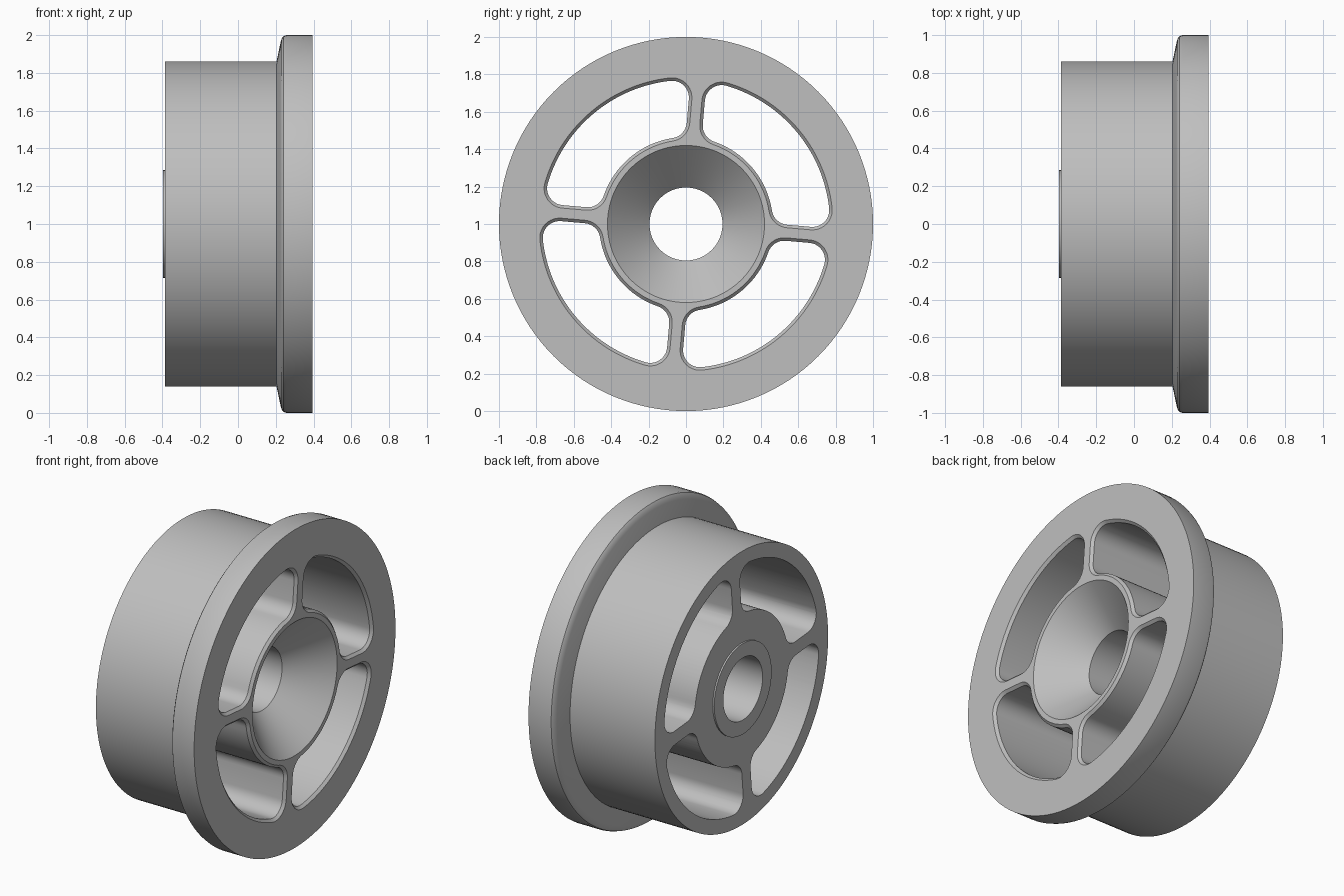
import bpy, bmesh, math
from math import cos, sin, atan2, sqrt, pi
from mathutils import Matrix

cube = bpy.data.objects.get("Cube")
if cube:
    bpy.data.objects.remove(cube, do_unlink=True)

grey = bpy.data.materials.new("light grey metal")
grey.use_nodes = True
GREY = (0.52, 0.52, 0.52, 1)
grey.diffuse_color = GREY
grey.node_tree.nodes["Principled BSDF"].inputs["Base Color"].default_value = GREY

SEGMENTS = 128
BACK, FACE = -0.396, 0.395
CHAMFER = 0.016


def make_object(name, bm):
    bmesh.ops.recalc_face_normals(bm, faces=bm.faces[:])
    mesh = bpy.data.meshes.new(name)
    bm.to_mesh(mesh)
    bm.free()
    mesh.materials.append(grey)
    obj = bpy.data.objects.new(name, mesh)
    bpy.context.collection.objects.link(obj)
    return obj


def skin(bm, rings, closed):
    """Bridge successive vertex rings; closed joins the last to the first, else caps."""
    n = len(rings[0])
    pairs = list(zip(rings, rings[1:]))
    if closed:
        pairs.append((rings[-1], rings[0]))
    else:
        bm.faces.new(rings[0])
        bm.faces.new(rings[-1])
    for a, b in pairs:
        for i in range(n):
            j = (i + 1) % n
            bm.faces.new((a[i], a[j], b[j], b[i]))


def arc(cx, cy, r, a0, a1, steps):
    return [(cx + r * cos(a0 + (a1 - a0) * i / steps),
             cy + r * sin(a0 + (a1 - a0) * i / steps)) for i in range(steps + 1)]


def window_outline(grow):
    """Rounded quarter-ring opening between two spokes, enlarged by grow."""
    r_out, r_in, half, fillet = 0.77, 0.465, 0.043, 0.09
    off = half + fillet
    ox = sqrt((r_out - fillet) ** 2 - off ** 2)
    ix = sqrt((r_in + fillet) ** 2 - off ** 2)
    ao, ai = atan2(off, ox), atan2(off, ix)
    f = fillet + grow
    pts = arc(ix, off, f, ai - pi, -pi / 2, 8)[::-1]
    pts = pts[::-1]
    pts += arc(ox, off, f, -pi / 2, ao, 10)
    pts += arc(0, 0, r_out + grow, ao, pi / 2 - ao, 30)[1:-1]
    pts += arc(off, ox, f, pi / 2 - ao, pi, 10)
    pts += arc(off, ix, f, pi, 3 * pi / 2 - ai, 8)
    pts += arc(0, 0, r_in - grow, pi / 2 - ai, ai, 20)[1:-1]
    return pts


# Wheel body: (x, radius) section turned about the x axis
profile = [(BACK, 0.195), (BACK, 0.285), (-0.386, 0.285), (-0.386, 0.86),
           (0.204, 0.86), (0.225, 0.96), (0.231, 0.982), (0.241, 0.995),
           (0.256, 1.0), (FACE, 1.0), (FACE, 0.42), (0.17, 0.195)]
bm = bmesh.new()
rings = [[bm.verts.new((x, r * cos(2 * pi * i / SEGMENTS), 1 + r * sin(2 * pi * i / SEGMENTS)))
          for i in range(SEGMENTS)] for x, r in profile]
skin(bm, rings, True)
wheel = make_object("wheel", bm)

# Four through windows, chamfered on the flange face
bm = bmesh.new()
levels = [(BACK - 0.1, 0), (FACE - CHAMFER, 0), (FACE, CHAMFER), (FACE + 0.1, CHAMFER)]
for k in range(4):
    turn = Matrix.Rotation(k * pi / 2 - math.radians(5), 2)
    rings = []
    for x, grow in levels:
        ring = []
        for p in window_outline(grow):
            y = turn[0][0] * p[0] + turn[0][1] * p[1]
            z = turn[1][0] * p[0] + turn[1][1] * p[1]
            ring.append(bm.verts.new((x, y, 1 + z)))
        rings.append(ring)
    skin(bm, rings, False)
cutter = make_object("window_cutter", bm)
cutter.hide_render = True

cut = wheel.modifiers.new("windows", 'BOOLEAN')
cut.operation = 'DIFFERENCE'
cut.solver = 'EXACT'
cut.object = cutter
bpy.ops.object.select_all(action='DESELECT')
wheel.select_set(True)
bpy.context.view_layer.objects.active = wheel
bpy.ops.object.modifier_apply(modifier=cut.name)
bpy.data.objects.remove(cutter, do_unlink=True)
bpy.ops.object.shade_smooth_by_angle(angle=math.radians(25))
